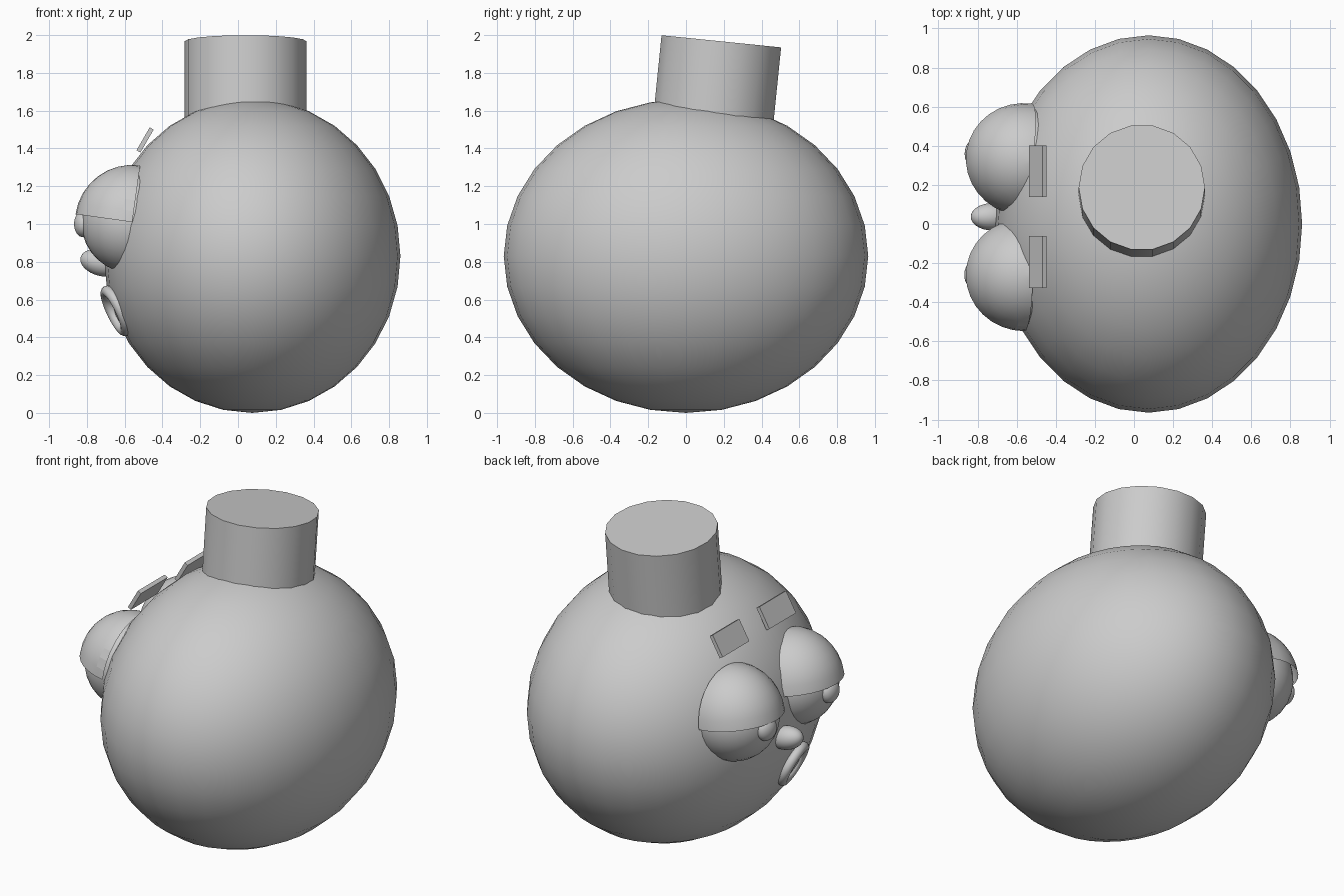
import bpy, bmesh, math
from mathutils import Vector, Matrix, Euler

cube = bpy.data.objects.get("Cube")
if cube:
    bpy.data.objects.remove(cube, do_unlink=True)

grey = bpy.data.materials.new("plain grey")
grey.use_nodes = True
grey.diffuse_color = (0.6, 0.6, 0.6, 1)
grey.node_tree.nodes["Principled BSDF"].inputs["Base Color"].default_value = (0.6, 0.6, 0.6, 1)


def finish(name, smooth=True):
    """Name the active object, colour it and shade it."""
    ob = bpy.context.object
    ob.name = name
    ob.data.name = name
    ob.data.materials.clear()
    ob.data.materials.append(grey)
    if smooth:
        bpy.ops.object.shade_smooth_by_angle(angle=math.radians(35))
    return ob


def ellipsoid(name, centre, radii, pitch=0, yaw=0):
    bpy.ops.mesh.primitive_uv_sphere_add(segments=32, ring_count=16, radius=1, location=centre,
                                         rotation=(0, math.radians(pitch), math.radians(yaw)))
    bpy.context.object.scale = radii
    return finish(name)


def keep_side(ob, normal):
    """Cut a mesh through its own centre, keep the side the normal points to, and close it."""
    bm = bmesh.new()
    bm.from_mesh(ob.data)
    cut = bmesh.ops.bisect_plane(bm, geom=bm.verts[:] + bm.edges[:] + bm.faces[:],
                                 plane_co=(0, 0, 0), plane_no=normal, clear_inner=True)
    rim = [e for e in cut["geom_cut"] if isinstance(e, bmesh.types.BMEdge)]
    bmesh.ops.holes_fill(bm, edges=rim, sides=0)
    for f in bm.faces:
        f.smooth = len(f.verts) < 5
    for e in bm.edges:
        e.smooth = e.calc_face_angle(0) < math.radians(35)
    bm.to_mesh(ob.data)
    bm.free()


# Round body
ellipsoid("body", (0.075, 0, 0.83), (0.785, 0.965, 0.83))

# Tilted neck plug on top
tilt = Euler((math.radians(-5.8), 0, 0))
length = 0.5
axis = Vector((0, 0, 1))
axis.rotate(tilt)
bpy.ops.mesh.primitive_cylinder_add(vertices=18, radius=0.323, depth=length, rotation=tilt,
                                    location=Vector((0.04, 0.187, 1.967)) - axis * length / 2)
plug = finish("top_plug")
plug.data.transform(Matrix.Rotation(math.radians(90), 4, "Z"))

# Eyes: ball, pupil, half-closed lid and brow for each side
for side, y, yaw, brow_y in (("right", 0.33, -8, 0.27), ("left", -0.26, 0, -0.195)):
    centre = Vector((-0.56, y, 1.01))
    ellipsoid(side + "_eyeball", centre, (0.27, 0.265, 0.27), 8, yaw)

    forward = Vector((-0.26, 0, -0.01))
    forward.rotate(Euler((0, 0, math.radians(yaw))))
    ellipsoid(side + "_pupil", centre + forward, (0.048, 0.07, 0.07), 0, yaw)

    lid = ellipsoid(side + "_eyelid", centre, (0.303, 0.288, 0.303), 8, yaw)
    keep_side(lid, (0, 0, 1))
    keep_side(lid, (-1, 0, 0))

    bpy.ops.mesh.primitive_cube_add(size=1, location=(-0.492, brow_y, 1.445),
                                    rotation=(0, math.radians(30), 0))
    bpy.context.object.scale = (0.024, 0.265, 0.14)
    finish(side + "_brow", smooth=False)

# Nose
ellipsoid("nose", (-0.725, 0.037, 0.795), (0.112, 0.07, 0.07), 15)

# Ring mouth, facing out of the body
facing = Vector((-0.88, -0.2, -0.42)).to_track_quat("Z", "Y").to_euler()
bpy.ops.mesh.primitive_torus_add(major_radius=0.115, minor_radius=0.03, major_segments=32,
                                 minor_segments=12, location=(-0.645, -0.145, 0.54), rotation=facing)
finish("mouth")
